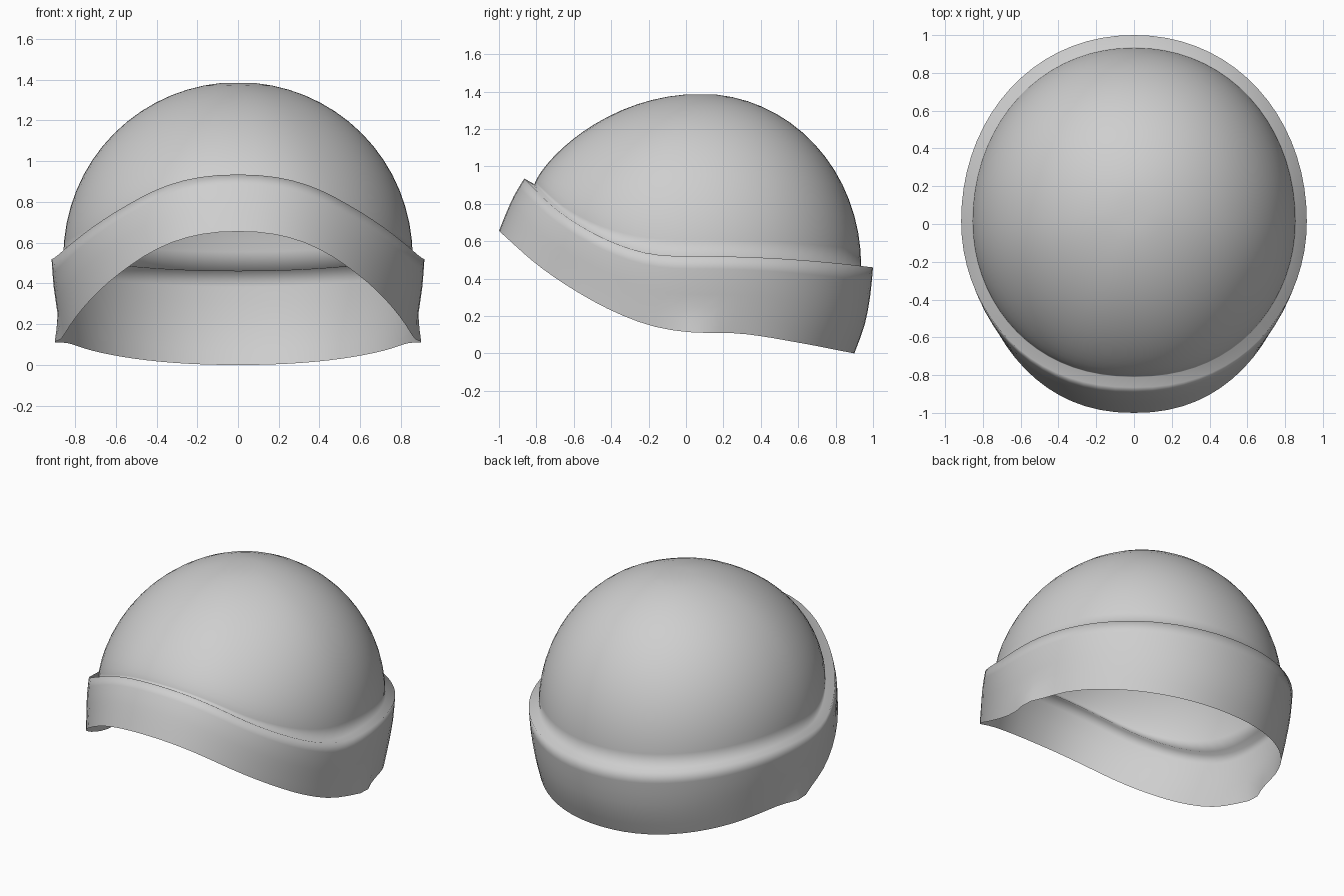
import bpy, bmesh, math

if "Cube" in bpy.data.objects:
    bpy.data.objects.remove(bpy.data.objects["Cube"])

SEG, DOME_RINGS, BAND_RINGS = 72, 16, 7

# side-view edge lines of the band as (y, z)
BOTTOM = [(-1, .655), (-.8, .478), (-.6, .34), (-.4, .23), (-.2, .152), (0, .115),
          (.3, .105), (.6, .058), (.9, 0)]
TOP = [(-.865, .935), (-.7, .775), (-.5, .645), (-.3, .56), (-.13, .525), (.2, .519),
       (.5, .507), (.8, .483), (1, .46)]
# band outline from bottom to top as (s, front y, back y, half width)
BAND = [(0, -1, .9, .868), (.33, -.963, .955, .885), (.67, -.92, .985, .905), (1, -.865, 1, .915)]


def curve(pts, t):
    """Smooth curve through (t, value) points."""
    n = len(pts)
    t = min(max(t, pts[0][0]), pts[-1][0])
    i = max(k for k in range(n - 1) if pts[k][0] <= t)

    def slope(k):
        a, b = pts[max(k - 1, 0)], pts[min(k + 1, n - 1)]
        return (b[1] - a[1]) / (b[0] - a[0])
    (x0, y0), (x1, y1) = pts[i], pts[i + 1]
    h = x1 - x0
    u = (t - x0) / h
    return ((2*u**3 - 3*u*u + 1) * y0 + (u**3 - 2*u*u + u) * h * slope(i)
            + (3*u*u - 2*u**3) * y1 + (u**3 - u*u) * h * slope(i + 1))


def oval(a, front, back, half):
    """Egg-shaped oval, widest near y = 0, angle 0 at the front, squarer there."""
    s, c = math.sin(a), math.cos(a)
    mid = .015
    x = math.copysign(abs(s) ** (.96 - .05 * max(0, c)), s) * half
    reach = (mid - front) if c > 0 else (back - mid)
    return x, mid - math.copysign(abs(c) ** .98, c) * reach


angles = [2 * math.pi * k / SEG for k in range(SEG)]
rings = []

# turned-up band, with a small flare at the lower edge on each side
for r in range(BAND_RINGS):
    s = r / (BAND_RINGS - 1)
    front, back, half = (curve([(p[0], p[j]) for p in BAND], s) for j in (1, 2, 3))
    ring = []
    for a in angles:
        x, y = oval(a, front, back, half)
        side = abs(math.atan2(math.sin(a), math.cos(a)))
        flare = .038 * math.exp(-((side - 1.62) / .11) ** 2) * max(0, 1 - s / .3)
        x += math.copysign(flare, x)
        zb = curve(BOTTOM, oval(a, -1, .9, 1)[1])
        zt = curve(TOP, oval(a, -.865, 1, 1)[1])
        ring.append((x, y, zb + (zt - zb) * s))
    rings.append(ring)

# ledge where the dome starts inside the band
base = []
for a, top in zip(angles, rings[-1]):
    x, y = oval(a, -.81, .937, .858)
    base.append((x, y, top[2] - .03 * max(0, math.cos(a)) ** 2))

# dome: rounder at the back and sides, flatter towards the raised front
APEX = (0, .08, 1.388)
for r in range(DOME_RINGS):
    rad = math.cos(math.pi / 2 * r / DOME_RINGS)
    ring = []
    for x, y, z in base:
        q = .49 + .29 * min(1, max(0, (z - .52) / .385))
        h = (1 - rad * rad) ** q
        ring.append((x * rad, APEX[1] + (y - APEX[1]) * rad, min(1.384, z + (APEX[2] - z) * h)))
    rings.append(ring)

bm = bmesh.new()
loops = [[bm.verts.new(p) for p in ring] for ring in rings]
for lo, hi in zip(loops, loops[1:]):
    for k in range(SEG):
        n = (k + 1) % SEG
        bm.faces.new((lo[k], lo[n], hi[n], hi[k]))
tip = bm.verts.new((0, APEX[1], 1.384))
for k in range(SEG):
    bm.faces.new((loops[-1][k], loops[-1][(k + 1) % SEG], tip))
for f in bm.faces:
    f.smooth = True

mesh = bpy.data.meshes.new("banded_cap")
bm.to_mesh(mesh)
bm.free()
cap = bpy.data.objects.new("banded_cap", mesh)
bpy.context.collection.objects.link(cap)

grey = bpy.data.materials.new("light_grey")
grey.diffuse_color = (.62, .62, .62, 1)
grey.use_nodes = True
grey.node_tree.nodes["Principled BSDF"].inputs["Base Color"].default_value = grey.diffuse_color
mesh.materials.append(grey)
